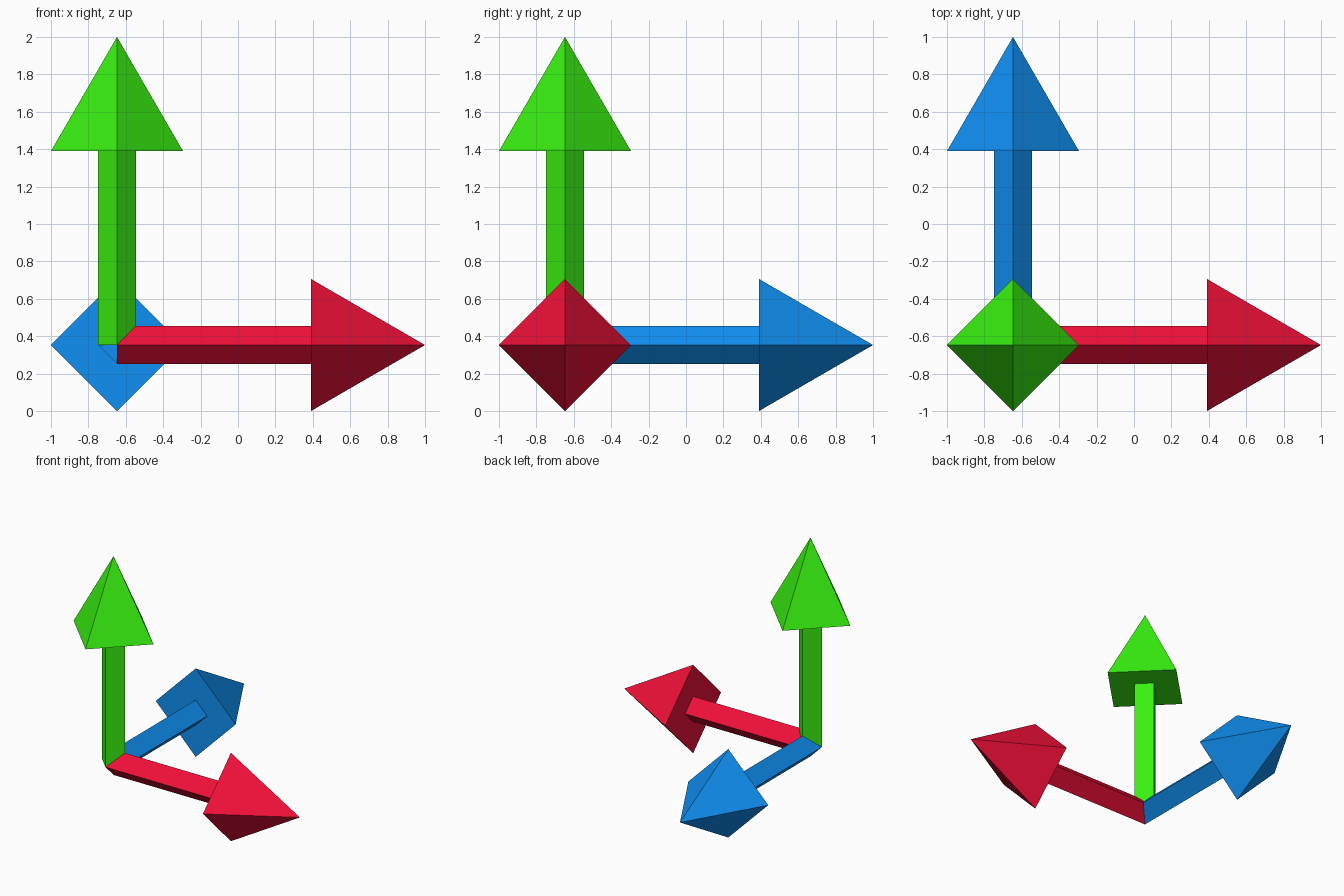
import bpy
from math import pi
from mathutils import Matrix, Vector

if "Cube" in bpy.data.objects:
    bpy.data.objects.remove(bpy.data.objects["Cube"])

HEAD_R, SHAFT_R = 0.353, 0.101      # half-diagonals of the square sections
LENGTH, HEAD_LEN = 1.647, 0.61
ORIGIN = Vector((-1 + HEAD_R, -1 + HEAD_R, HEAD_R))


def four_sided(name, r_bottom, r_top, start, end, turn, mat):
    """Square prism or pyramid with corners on the axes, along the arrow direction."""
    bpy.ops.mesh.primitive_cone_add(vertices=4, radius1=r_bottom, radius2=r_top,
                                    depth=end - start)
    obj = bpy.context.object
    obj.name = name
    obj.data.transform(Matrix.Translation((0, 0, (start + end) / 2)))
    obj.data.transform(turn)
    obj.location = ORIGIN
    obj.data.materials.append(mat)


def arrow(axis, color, turn):
    mat = bpy.data.materials.new(axis + "_color")
    mat.diffuse_color = (*color, 1)
    mat.use_nodes = True
    mat.node_tree.nodes["Principled BSDF"].inputs["Base Color"].default_value = mat.diffuse_color
    neck = LENGTH - HEAD_LEN
    four_sided(axis + "_arrow_shaft", SHAFT_R, SHAFT_R, 0, neck, turn, mat)
    four_sided(axis + "_arrow_head", HEAD_R, 0, neck, LENGTH, turn, mat)


# One arrow per axis, all meeting at a common corner
arrow("right", (0.88, 0.005, 0.04), Matrix.Rotation(pi / 2, 4, 'Y'))
arrow("back", (0.005, 0.28, 0.90), Matrix.Rotation(-pi / 2, 4, 'X'))
arrow("up", (0.04, 0.88, 0.005), Matrix.Identity(4))
